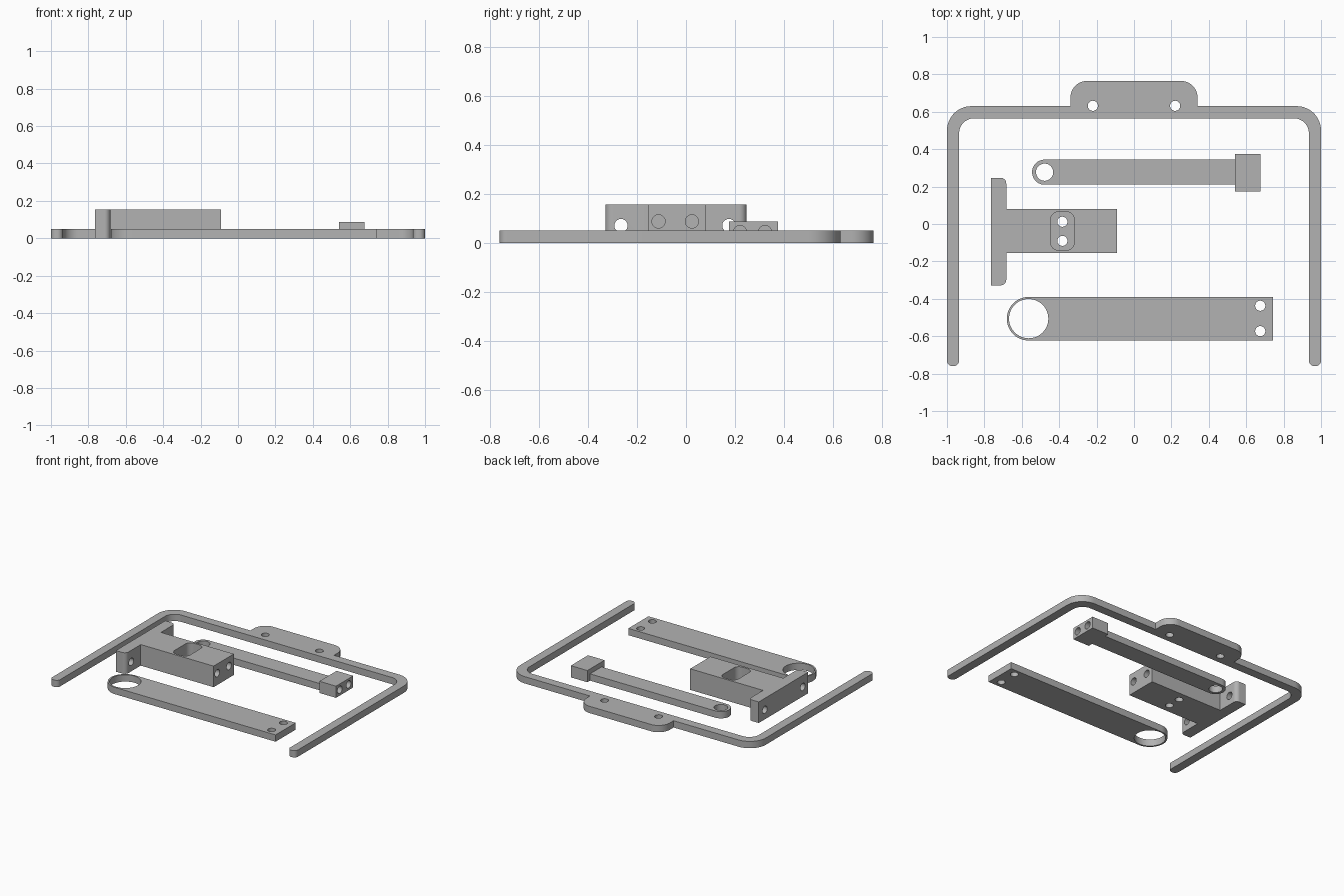
import bpy, bmesh, math
from mathutils import Vector, Matrix

cube = bpy.data.objects.get("Cube")
if cube:
    bpy.data.objects.remove(cube, do_unlink=True)

grey = bpy.data.materials.new("plain grey")
grey.use_nodes = True
COLOUR = (0.45, 0.45, 0.45, 1)
grey.diffuse_color = COLOUR
grey.node_tree.nodes["Principled BSDF"].inputs["Base Color"].default_value = COLOUR


def outline(corners, steps=12):
    """Polygon whose corners (x, y, radius) are rounded by arcs."""
    pts = []
    for i, (x, y, r) in enumerate(corners):
        p = Vector((x, y))
        if r == 0:
            pts.append(p)
            continue
        a = (Vector(corners[i - 1][:2]) - p).normalized()
        b = (Vector(corners[(i + 1) % len(corners)][:2]) - p).normalized()
        for k in range(steps + 1):
            t = k / steps * math.pi / 2
            pts.append(p + a * r * (1 - math.sin(t)) + b * r * (1 - math.cos(t)))
    return pts


def box(x0, x1, y0, y1, left=0, right=0):
    """Rectangle corners with separate radii for its two ends."""
    return [(x0, y0, left), (x1, y0, right), (x1, y1, right), (x0, y1, left)]


def finish(bm, name):
    bmesh.ops.recalc_face_normals(bm, faces=bm.faces)
    mesh = bpy.data.meshes.new(name)
    bm.to_mesh(mesh)
    bm.free()
    mesh.materials.append(grey)
    ob = bpy.data.objects.new(name, mesh)
    bpy.context.collection.objects.link(ob)
    return ob


def plate(name, corners, z0, z1):
    bm = bmesh.new()
    verts = [bm.verts.new((p.x, p.y, z0)) for p in outline(corners)]
    bmesh.ops.remove_doubles(bm, verts=verts, dist=1e-5)
    face = bm.faces.new(list(bm.verts))
    new = bmesh.ops.extrude_face_region(bm, geom=[face])["geom"]
    top = [v for v in new if isinstance(v, bmesh.types.BMVert)]
    bmesh.ops.translate(bm, vec=(0, 0, z1 - z0), verts=top)
    return finish(bm, name)


def drill(centre, radius, length, axis="Z"):
    bm = bmesh.new()
    turn = Matrix.Rotation(math.pi / 2, 4, "Y") if axis == "X" else Matrix()
    bmesh.ops.create_cone(bm, cap_ends=True, segments=48, radius1=radius, radius2=radius,
                          depth=length, matrix=Matrix.Translation(centre) @ turn)
    return finish(bm, "cutter")


def combine(ob, others, operation="DIFFERENCE"):
    """Apply booleans, then delete the helper objects."""
    bpy.context.view_layer.objects.active = ob
    for other in others:
        other.hide_render = True
        mod = ob.modifiers.new("boolean", "BOOLEAN")
        mod.operation, mod.solver, mod.object = operation, "EXACT", other
        bpy.ops.object.modifier_apply(modifier=mod.name)
        bpy.data.objects.remove(other, do_unlink=True)


def smooth(ob):
    bpy.ops.object.select_all(action="DESELECT")
    ob.select_set(True)
    bpy.context.view_layer.objects.active = ob
    bpy.ops.object.shade_smooth_by_angle(angle=math.radians(30))


T = 0.05    # sheet thickness
R = 0.027   # screw hole radius

# U-shaped frame with a rear mounting tab
half = [(0.34, 0.765, 0.09), (0.34, 0.63, 0), (1, 0.63, 0.13),
        (1, -0.76, 0.03), (0.935, -0.76, 0.03), (0.935, 0.565, 0.08)]
frame = plate("frame", half + [(-x, y, r) for x, y, r in reversed(half)], 0, T)
combine(frame, [drill((s * 0.22, 0.632, 0), R, 1) for s in (-1, 1)])

# Wide arm with a large ring end
wide_arm = plate("wide_arm", box(-0.68, 0.742, -0.623, -0.39, left=0.1165), 0, T)
combine(wide_arm, [drill((-0.563, -0.506, 0), 0.105, 1)]
        + [drill((0.675, y, 0), R, 1) for y in (-0.437, -0.573)])

# Narrow arm with a small ring end and a drilled block
narrow_arm = plate("narrow_arm", box(-0.545, 0.6, 0.21, 0.344, left=0.067), 0, T)
combine(narrow_arm, [plate("end_block", box(0.54, 0.675, 0.175, 0.375), 0, 0.086)], "UNION")
combine(narrow_arm, [drill((-0.478, 0.277, 0), 0.046, 1)]
        + [drill((0.675, y, 0.043), R, 0.2, "X") for y in (0.22, 0.322)])

# T-shaped bracket: cross plate, body, pocket and screw holes
H = 0.155
bracket = plate("bracket", box(-0.765, -0.683, -0.328, 0.247, right=0.03), 0, H)
combine(bracket, [plate("body", box(-0.72, -0.09, -0.155, 0.08), 0, H)], "UNION")
combine(bracket, [plate("pocket", box(-0.445, -0.32, -0.14, 0.065, 0.04, 0.04), T, 0.3)]
        + [drill((-0.383, y, 0), R, 0.2) for y in (-0.09, 0.012)]
        + [drill((-0.72, y, 0.07), R, 0.2, "X") for y in (-0.265, 0.175)]
        + [drill((-0.09, y, 0.087), R, 0.24, "X") for y in (-0.112, 0.024)])

for part in (frame, wide_arm, narrow_arm, bracket):
    smooth(part)
